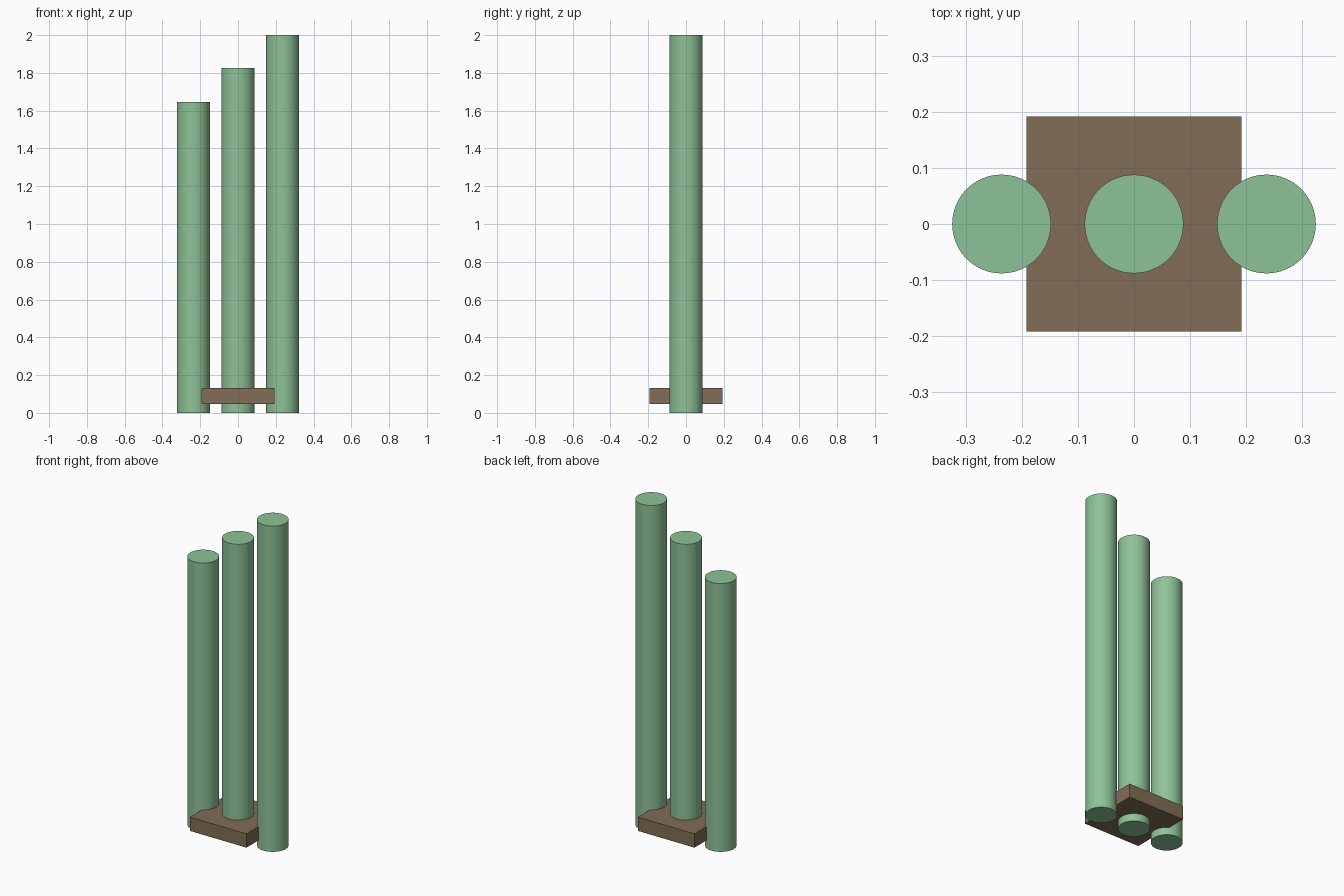
import bpy, math

if "Cube" in bpy.data.objects:
    bpy.data.objects.remove(bpy.data.objects["Cube"])


def material(name, color):
    m = bpy.data.materials.new(name)
    m.diffuse_color = color
    m.use_nodes = True
    m.node_tree.nodes["Principled BSDF"].inputs["Base Color"].default_value = m.diffuse_color
    return m


green = material("green", (0.27, 0.54, 0.31, 1))
brown = material("brown", (0.22, 0.155, 0.093, 1))

# Three upright tubes, rising from left to right
RADIUS, SPACING = 0.088, 0.236
for name, i, height in (("short_tube", -1, 1.647),
                        ("middle_tube", 0, 1.825),
                        ("tall_tube", 1, 2.0)):
    bpy.ops.mesh.primitive_cylinder_add(vertices=64, radius=RADIUS, depth=height,
                                        location=(i * SPACING, 0, height / 2))
    tube = bpy.context.object
    tube.name = name
    tube.data.materials.append(green)
    bpy.ops.object.shade_smooth_by_angle(angle=math.radians(30))

# Square plate tying the tubes together near the bottom
bpy.ops.mesh.primitive_cube_add(size=1, location=(0, 0, 0.089))
plate = bpy.context.object
plate.name = "base_plate"
plate.scale = (0.384, 0.384, 0.085)
bpy.ops.object.transform_apply(location=False, rotation=False, scale=True)
plate.data.materials.append(brown)
